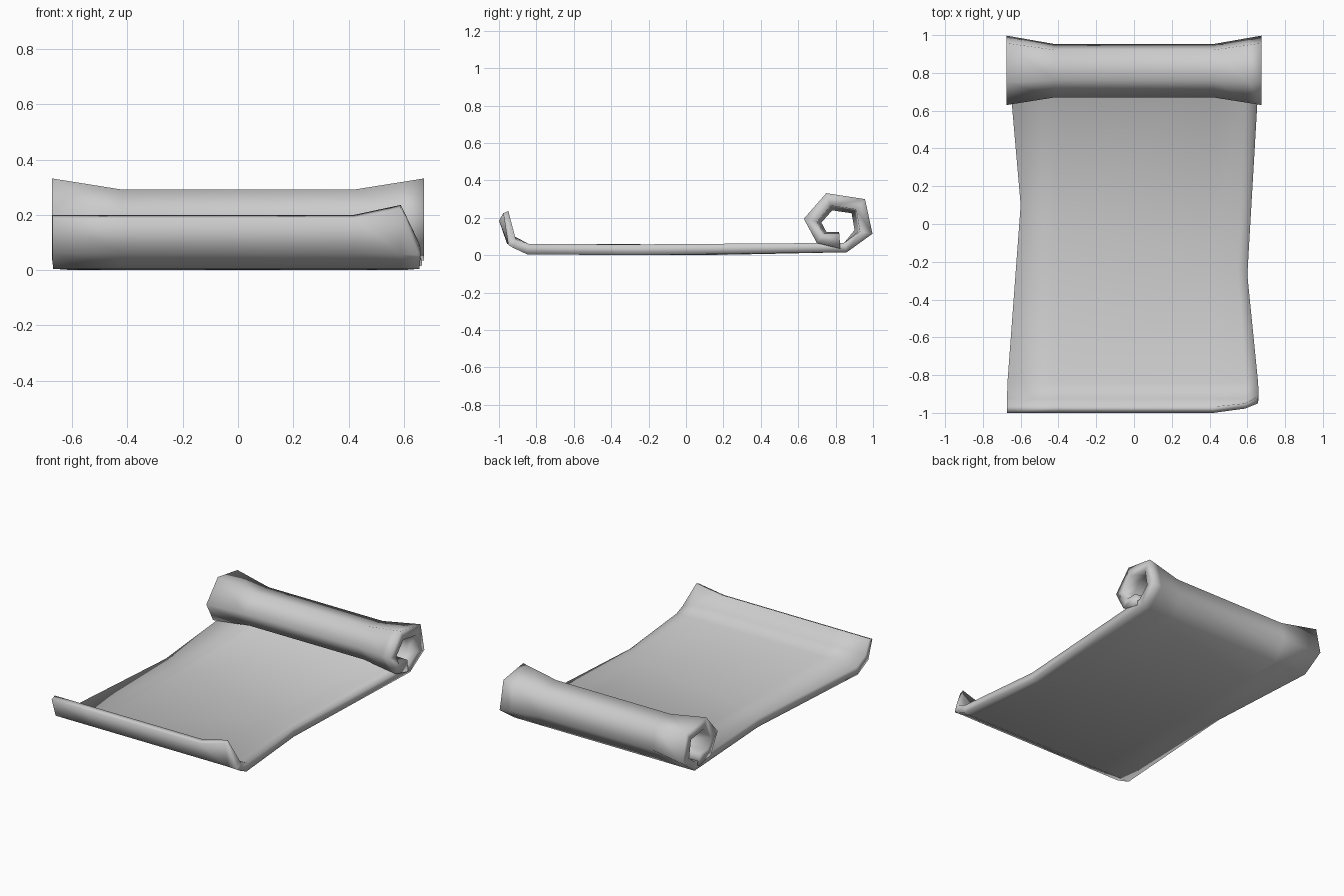
import bpy, bmesh

if "Cube" in bpy.data.objects:
    bpy.data.objects.remove(bpy.data.objects["Cube"])

# Sheet cross-section from front curl to rolled end: outer y, z, inner y, z
PROFILE = [
    (-1.0, 0.185, -0.967, 0.20),
    (-0.957, 0.062, -0.925, 0.105),
    (-0.85, 0.005, -0.84, 0.06),
    (-0.09, 0.0, -0.09, 0.058),
    (0.86, 0.016, 0.845, 0.066),
    (0.997, 0.115, 0.93, 0.128),
    (0.957, 0.30, 0.91, 0.245),
    (0.75, 0.332, 0.775, 0.265),
    (0.63, 0.195, 0.70, 0.18),
    (0.70, 0.065, 0.735, 0.115),
    (0.825, 0.035, 0.82, 0.115),
]
LEFT_X = [0.672, 0.672, 0.67, 0.60, 0.665] + [0.674] * 6
RIGHT_X = [0.655, 0.66, 0.657, 0.60, 0.665] + [0.674] * 6
INNER_X = 0.42
ROLL_CENTRE = (0.804, 0.156)
PINCH = 0.77
COLUMNS = 5

# Torn and lifted front right corner: (row, column) -> outer y, z, inner y, z
CORNER = {
    (0, 3): (-0.977, 0.225, -0.95, 0.236),
    (0, 4): (-0.95, 0.055, -0.935, 0.10),
    (1, 3): (-0.95, 0.058, -0.925, 0.10),
    (1, 4): (-0.925, 0.04, -0.91, 0.085),
}


def point(row, col, side):
    x = [-LEFT_X[row], -INNER_X, INNER_X,
         INNER_X + 0.72 * (RIGHT_X[row] - INNER_X), RIGHT_X[row]][col]
    y, z = CORNER.get((row, col), PROFILE[row])[2 * side:2 * side + 2]
    # The roll is narrower in the middle than at its flared ends
    if row >= 5:
        flare = [1, 0, 0, 0.72, 1][col]
        s = PINCH + (1 - PINCH) * flare
        y = ROLL_CENTRE[0] + s * (y - ROLL_CENTRE[0])
        z = ROLL_CENTRE[1] + s * (z - ROLL_CENTRE[1])
    # The two edges have their waist at different lengths
    if row == 3:
        y = [0.10, -0.02, -0.17, -0.24, -0.27][col]
    return x, y, z


# Curled sheet with thickness
bm = bmesh.new()
rows = len(PROFILE)
outer, inner = [[[bm.verts.new(point(r, c, side)) for c in range(COLUMNS)]
                 for r in range(rows)] for side in (0, 1)]
for r in range(rows - 1):
    for c in range(COLUMNS - 1):
        for g in (outer, inner):
            bm.faces.new((g[r][c], g[r][c + 1], g[r + 1][c + 1], g[r + 1][c]))
    for c in (0, COLUMNS - 1):
        bm.faces.new((outer[r][c], outer[r + 1][c], inner[r + 1][c], inner[r][c]))
for c in range(COLUMNS - 1):
    for r in (0, rows - 1):
        bm.faces.new((outer[r][c], outer[r][c + 1], inner[r][c + 1], inner[r][c]))
bmesh.ops.recalc_face_normals(bm, faces=bm.faces[:])
for f in bm.faces:
    f.smooth = True
mesh = bpy.data.meshes.new("rolled_sheet")
bm.to_mesh(mesh)
bm.free()
sheet = bpy.data.objects.new("rolled_sheet", mesh)
bpy.context.collection.objects.link(sheet)
